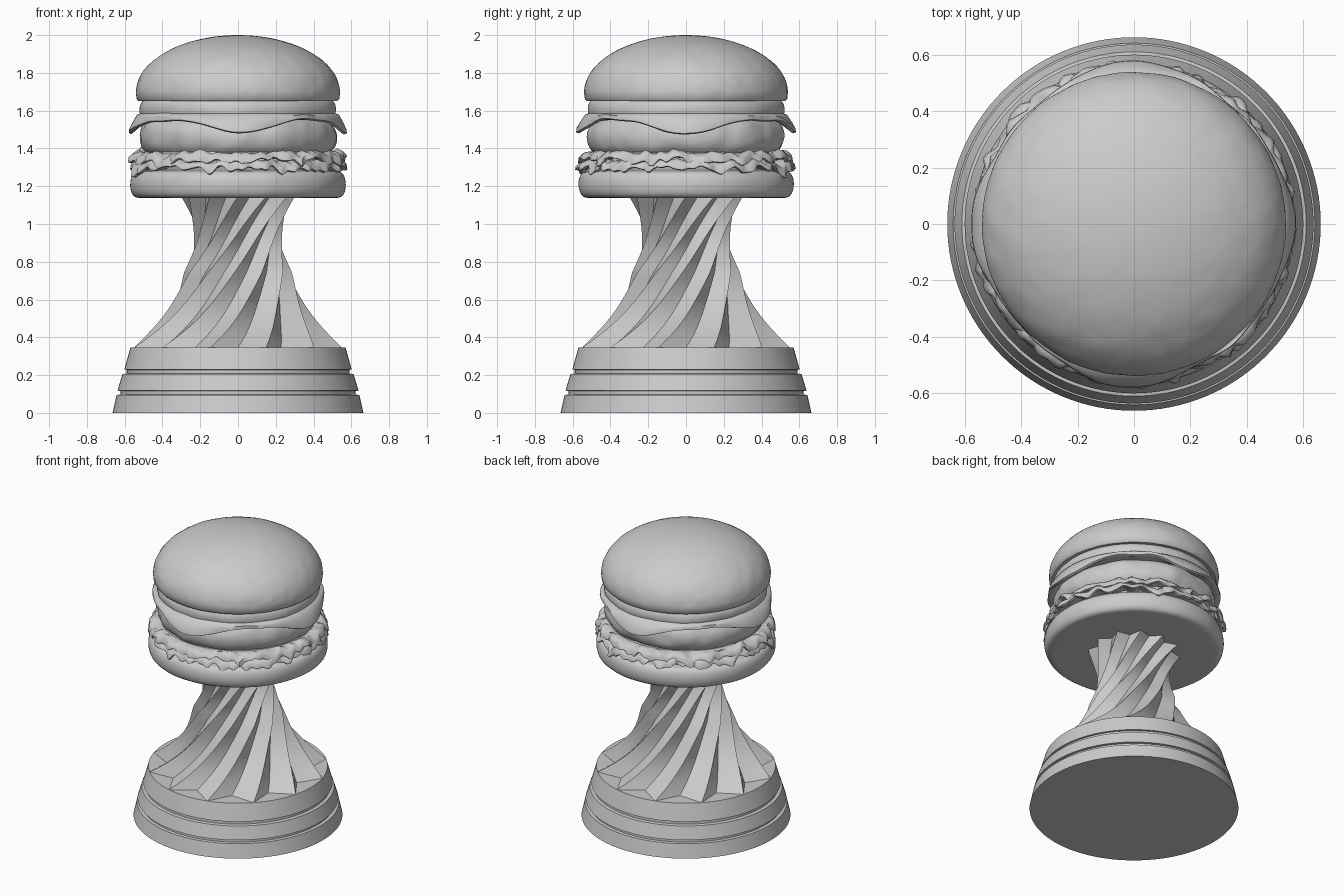
import bpy, bmesh, math
from mathutils import Vector, noise

if "Cube" in bpy.data.objects:
    bpy.data.objects.remove(bpy.data.objects["Cube"])

grey = bpy.data.materials.new("plain_grey")
grey.use_nodes = True
COLOUR = (0.6, 0.6, 0.6, 1)
grey.diffuse_color = COLOUR
grey.node_tree.nodes["Principled BSDF"].inputs["Base Color"].default_value = COLOUR


def lathe(name, section, segs, angle=35, rough=0.0, grain=14):
    """Sweep section(phi) -> [(radius, z, turn)] round the z axis, optionally roughened."""
    bm = bmesh.new()
    columns = []
    for i in range(segs):
        phi = math.tau * i / segs
        column = []
        for r, z, *turn in section(phi):
            a = phi + (turn[0] if turn else 0)
            p = Vector((r * math.cos(a), r * math.sin(a), z))
            if rough and r > 0.01:
                n = noise.noise(p * grain) + 0.5 * noise.noise(p * grain * 2)
                p += Vector((p.x, p.y, 0)).normalized() * n * rough
            column.append(bm.verts.new(p))
        columns.append(column)
    for i, a in enumerate(columns):
        b = columns[(i + 1) % segs]
        for k in range(len(a) - 1):
            bm.faces.new((a[k], b[k], b[k + 1], a[k + 1]))
    bmesh.ops.remove_doubles(bm, verts=bm.verts, dist=1e-5)
    bmesh.ops.recalc_face_normals(bm, faces=bm.faces)
    mesh = bpy.data.meshes.new(name)
    bm.to_mesh(mesh)
    bm.free()
    mesh.materials.append(grey)
    obj = bpy.data.objects.new(name, mesh)
    bpy.context.collection.objects.link(obj)
    bpy.ops.object.select_all(action="DESELECT")
    obj.select_set(True)
    bpy.context.view_layer.objects.active = obj
    bpy.ops.object.shade_smooth_by_angle(angle=math.radians(angle))
    return obj


def disc(radius, low, high, power=0.5, steps=20):
    """Rounded puck profile."""
    mid, half = (low + high) / 2, (high - low) / 2
    pts = [(0, low)]
    for k in range(steps + 1):
        t = -math.pi / 2 + math.pi * k / steps
        edge = radius - half + half * math.cos(t) ** power
        pts.append((edge, mid + half * math.sin(t)))
    return pts + [(0, high)]


# Stepped round base with two grooves
base = [(0, 0), (.664, 0), (.643, .095), (.622, .097), (.622, .116), (.638, .118),
        (.612, .205), (.59, .208), (.59, .228), (.602, .23), (.57, .345), (0, .345)]
lathe("base", lambda phi: base, 128)

# Twisted fluted stem
BOTTOM, TOP, TWIST = 0.345, 1.145, math.radians(105)


def stem(phi):
    ridge = round(phi / math.radians(15)) % 2
    pts = [(0, BOTTOM)]
    for k in range(25):
        t = k / 24
        # Ridge lines are straight rods leaning round the axis
        x = .57 * (1 - t) + .30 * t * math.cos(TWIST)
        y = .30 * t * math.sin(TWIST)
        r = math.hypot(x, y) * (1 - .10 * math.sin(math.pi * min(1, t * 2)) * (t < .5))
        pts.append((r * (1 if ridge else .8), BOTTOM + t * (TOP - BOTTOM),
                    .5 * (math.atan2(y, x) + TWIST * t)))
    return pts + [(0, TOP, TWIST)]


lathe("twisted_stem", stem, 24, 20)

# Lower bun, filling and patty
lathe("bottom_bun", lambda phi: disc(.57, 1.138, 1.28), 128, rough=.004, grain=5)
lathe("filling", lambda phi: disc(.50, 1.26, 1.40), 64)
lathe("patty", lambda phi: disc(.52, 1.36, 1.56, .8), 128, rough=.012, grain=6)
lathe("upper_slice", lambda phi: disc(.52, 1.55, 1.66, .6), 128, rough=.006, grain=6)


# Ruffled lettuce: two wavy leaves
def leaf(level, seed, reach):
    def section(phi):
        c, s = math.cos(phi), math.sin(phi)
        wave = noise.noise((c * 5, s * 5, seed))
        frill = noise.noise((c * 11, s * 11, seed + 9))
        r = reach + .025 * wave + .03 * frill
        z = level + .03 * wave - .03 * frill
        droop = .02 + .03 * noise.noise((c * 8, s * 8, seed + 4))
        return [(.4, level + .03), (.49, level + .025), (.53, z + .028), (r - .015, z + .02),
                (r, z + .006), (r + .004, z - droop), (r - .012, z - droop - .004),
                (r - .02, z - .008), (.53, z - .006), (.47, level - .01), (.4, level - .01)]
    return section


lathe("lower_lettuce", leaf(1.312, 2.0, .567), 200, 50)
lathe("upper_lettuce", leaf(1.352, 7.0, .562), 200, 50)


# Cheese slice drooping at its four corners
def cheese(phi):
    c, s = math.cos(phi), math.sin(phi)
    peak = abs(math.cos(2 * phi)) ** 1.6 * (math.cos(4 * phi) > -2) * (.5 + .5 * math.cos(4 * phi))
    wob = noise.noise((c * 3, s * 3, 3.3))
    r = .545 + .035 * peak + .014 * wob
    z = 1.557 - .065 * peak + .014 * wob
    return [(.42, 1.59), (.51, 1.588), (.535, 1.578), ((r + .54) / 2, (z + 1.59) / 2), (r, z + .014),
            (r + .002, z - .006), (r - .012, z - .012), (.52, (z + 1.53) / 2 + .004), (.49, 1.55), (.42, 1.55)]


lathe("cheese", cheese, 160, 50)

# Domed top bun with a dimpled crust
dome = [(0, 1.655), (.50, 1.655), (.525, 1.65), (.536, 1.662)]
dome += [(.54 * math.cos(math.pi / 2 * k / 40), 1.695 + .305 * math.sin(math.pi / 2 * k / 40))
         for k in range(41)]
lathe("top_bun", lambda phi: dome, 160, 40, rough=.003, grain=13)
